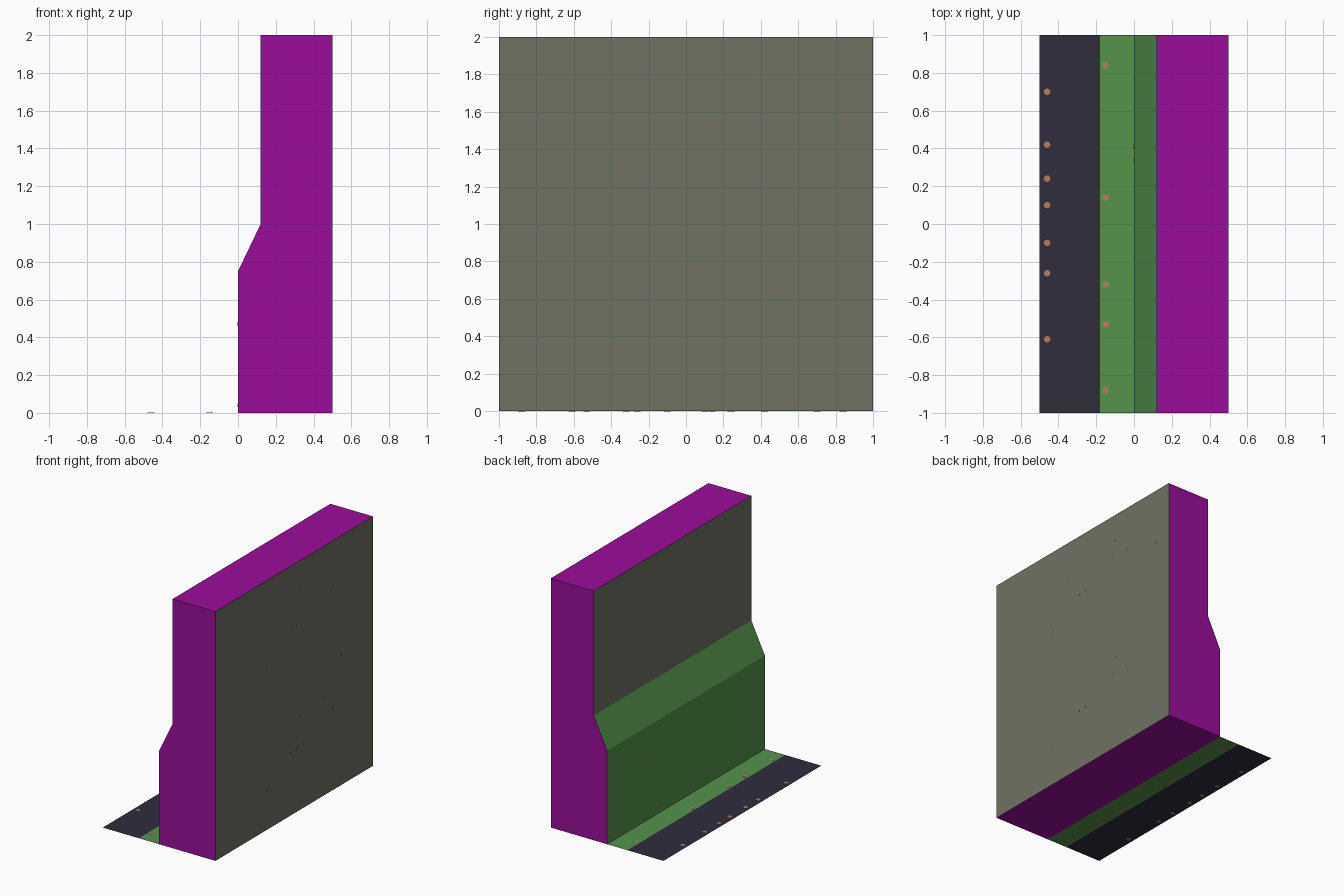
import bpy, bmesh, math
from mathutils import Matrix

if "Cube" in bpy.data.objects:
    bpy.data.objects.remove(bpy.data.objects["Cube"])


def material(name, r, g, b):
    lin = lambda c: (c / 255 / 12.92) if c < 10 else ((c / 255 + 0.055) / 1.055) ** 2.4
    m = bpy.data.materials.new(name)
    m.diffuse_color = (lin(r), lin(g), lin(b), 1)
    m.use_nodes = True
    m.node_tree.nodes["Principled BSDF"].inputs["Base Color"].default_value = m.diffuse_color
    return m


MAGENTA = material("magenta", 155, 13, 155)
STONE = material("grey_stone", 110, 114, 98)
GREEN = material("green", 85, 147, 75)
DARK = material("dark_slate", 46, 45, 60)
TAN = material("tan", 184, 126, 84)
RUST = material("rust", 182, 92, 55)


def make(name, bm, *mats):
    mesh = bpy.data.meshes.new(name)
    bm.to_mesh(mesh)
    bm.free()
    for m in mats:
        mesh.materials.append(m)
    ob = bpy.data.objects.new(name, mesh)
    bpy.context.collection.objects.link(ob)
    return ob


# Wall: stepped profile extruded along y, coloured by face direction and height
profile = [(0, 0), (0.5, 0), (0.5, 2), (0.12, 2), (0.12, 1), (0, 0.75)]
bm = bmesh.new()
end = bm.faces.new([bm.verts.new((x, -1, z)) for x, z in profile])
out = bmesh.ops.extrude_face_region(bm, geom=[end])
bmesh.ops.translate(bm, vec=(0, 2, 0),
                    verts=[v for v in out["geom"] if isinstance(v, bmesh.types.BMVert)])
bmesh.ops.recalc_face_normals(bm, faces=bm.faces)
for f in bm.faces:
    if abs(f.normal.x) > 0.3:
        green = f.normal.x < 0 and f.calc_center_median().z < 1
        f.material_index = 2 if green else 1
make("wall", bm, MAGENTA, STONE, GREEN)


# Floor strips: flat sheets in front of the wall
def strip(name, x0, x1, mat):
    bm = bmesh.new()
    bm.faces.new([bm.verts.new(p) for p in
                  ((x0, -1, 0), (x1, -1, 0), (x1, 1, 0), (x0, 1, 0))])
    make(name, bm, mat)


strip("floor_edge", -0.5, -0.18, DARK)
strip("floor_green", -0.18, 0, GREEN)


# Specks: thin discs set in the surfaces
def specks(name, points, radius, mat, sideways=False):
    bm = bmesh.new()
    turn = Matrix.Rotation(math.pi / 2, 4, 'Y') if sideways else Matrix()
    for p in points:
        bmesh.ops.create_cone(bm, cap_ends=True, segments=8, radius1=radius,
                              radius2=radius, depth=0.003,
                              matrix=Matrix.Translation(p) @ turn)
    make(name, bm, mat)


specks("floor_specks",
       [(-0.46, y, 0) for y in (0.70, 0.42, 0.24, 0.10, -0.10, -0.26, -0.61)]
       + [(-0.15, y, 0) for y in (0.84, 0.14, -0.32, -0.53, -0.88)], 0.018, TAN)
specks("wall_front_specks", [(0, 0.41, 0.47), (0, 0.34, 0.04)], 0.01, RUST, True)

# Back specks repeat one unit higher
back = [(0.08, 0.75), (0.38, 0.78), (0.35, 0.65), (0.50, 0.65), (-0.04, 0.50),
        (0.03, 0.50), (0.11, 0.52), (-0.35, 0.32), (0.13, 0.03), (0.59, 0.04)]
specks("wall_back_specks",
       [(0.4995, y, z + up) for y, z in back for up in (0, 1)]
       + [(0.4995, -0.17, 1.70), (0.4995, 0.85, 1.55)], 0.007, RUST, True)
